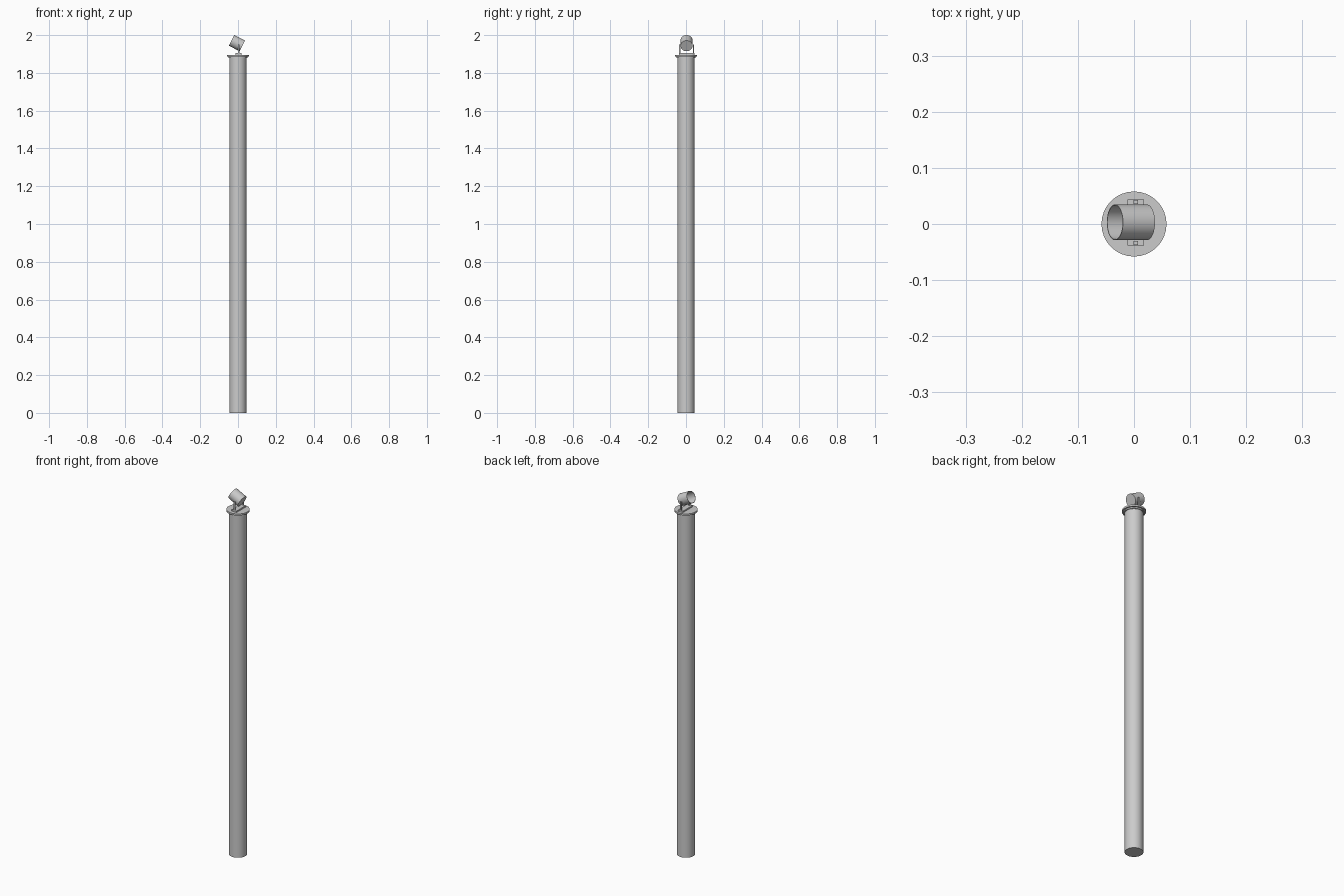
import bpy, bmesh, math
from mathutils import Matrix, Vector

if "Cube" in bpy.data.objects:
    bpy.data.objects.remove(bpy.data.objects["Cube"])

SIDES = 32
LAMP_Y = 0.003


def lathe(name, profile, matrix=None):
    """Revolve (radius, height) points around z; radius 0 closes the end."""
    bm = bmesh.new()
    verts = [bm.verts.new((r, 0, z)) for r, z in profile]
    edges = [bm.edges.new(p) for p in zip(verts, verts[1:])]
    bmesh.ops.spin(bm, geom=verts + edges, axis=(0, 0, 1), cent=(0, 0, 0),
                   steps=SIDES, angle=math.tau)
    bmesh.ops.remove_doubles(bm, verts=bm.verts, dist=1e-5)
    bmesh.ops.recalc_face_normals(bm, faces=bm.faces)
    if matrix:
        bm.transform(matrix)
    return finish(name, bm)


def box(name, size, center):
    bm = bmesh.new()
    bmesh.ops.create_cube(bm, size=1, matrix=Matrix.Translation(center)
                          @ Matrix.Diagonal((*size, 1)))
    return finish(name, bm)


def finish(name, bm):
    mesh = bpy.data.meshes.new(name)
    bm.to_mesh(mesh)
    bm.free()
    ob = bpy.data.objects.new(name, mesh)
    bpy.context.collection.objects.link(ob)
    return ob


def smooth(ob):
    bpy.ops.object.select_all(action='DESELECT')
    ob.select_set(True)
    bpy.context.view_layer.objects.active = ob
    bpy.ops.object.shade_smooth_by_angle(angle=math.radians(30))


# Post and its stepped cap
smooth(lathe("post", [(0, 0), (0.045, 0), (0.045, 1.88), (0, 1.88)]))
smooth(lathe("post_cap", [(0, 1.88), (0.05, 1.88), (0.05, 1.887),
                          (0.058, 1.887), (0.058, 1.896), (0, 1.896)]))

# U-shaped bracket: base plate and two thin arms
box("bracket_base", (0.03, 0.082, 0.008), (0.003, LAMP_Y, 1.9))
for side, label in ((-1, "front"), (1, "back")):
    box("bracket_arm_" + label, (0.008, 0.007, 0.05),
        (0.003, LAMP_Y + side * 0.0365, 1.925))

# Open-ended lamp housing, tipped up towards -x
axis = Vector((-math.cos(math.radians(27)), 0, math.sin(math.radians(27))))
tilt = Matrix.Translation((-0.0055, LAMP_Y, 1.9575)) @ axis.to_track_quat('Z', 'Y').to_matrix().to_4x4()
half, r = 0.032, 0.0318
smooth(lathe("lamp_housing", [(0, -half), (r, -half), (r, half), (r - 0.0015, half),
                              (r - 0.0015, -half + 0.003), (0, -half + 0.003)], tilt))
